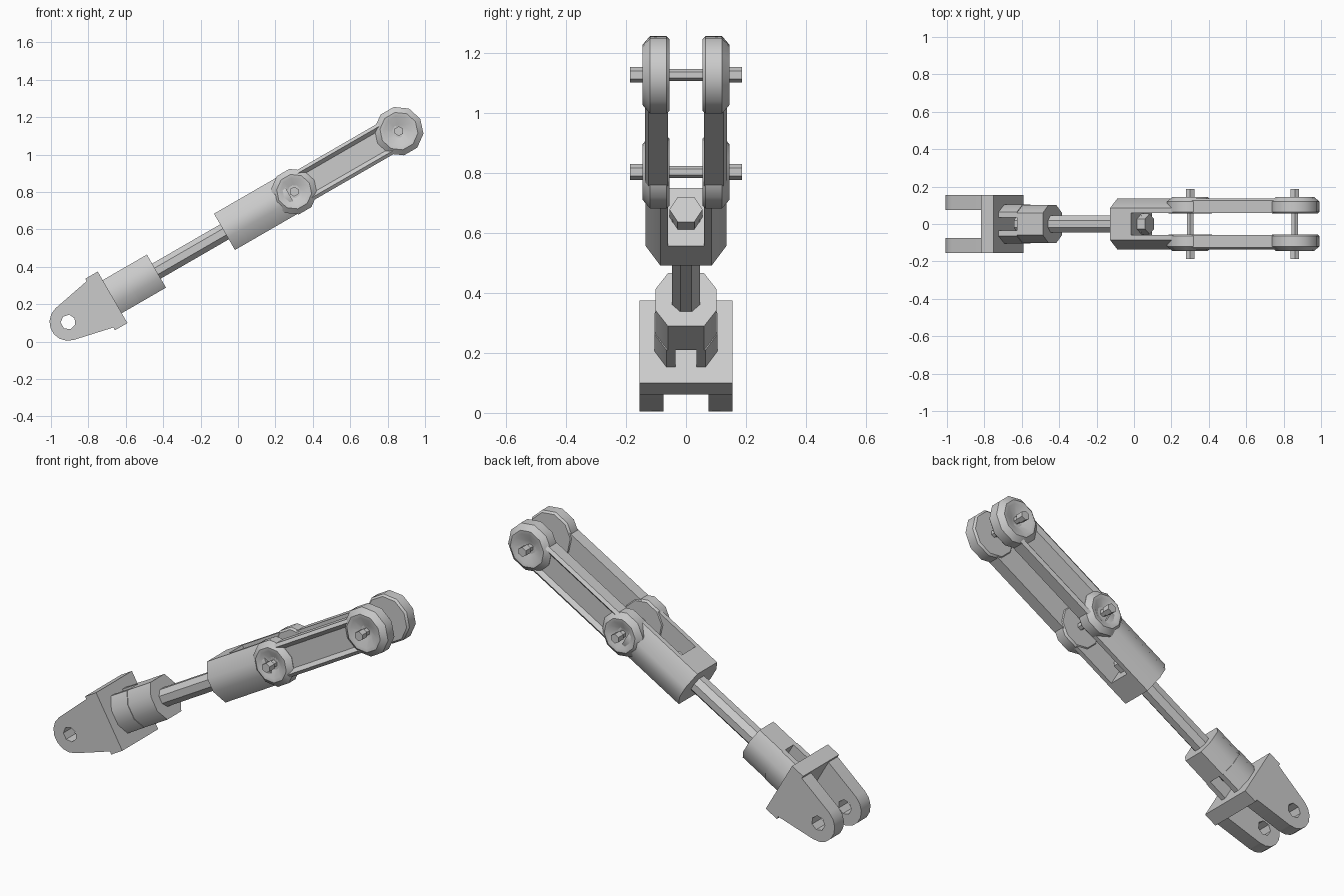
import bpy, bmesh, math
from mathutils import Matrix, Vector

if "Cube" in bpy.data.objects:
    bpy.data.objects.remove(bpy.data.objects["Cube"])

# Local frame: u runs along the tilted axis, y is sideways, v is perpendicular
PLACE = Matrix.Translation((0.3, 0, 0.802)) @ Matrix.Rotation(math.radians(-30), 4, 'Y')
PIN2 = 0.647      # distance from lower pin to upper pin
EYE = -1.395      # eye of the bracket


def finish(name, bm, angle=35):
    bmesh.ops.remove_doubles(bm, verts=bm.verts, dist=1e-5)
    bmesh.ops.recalc_face_normals(bm, faces=bm.faces)
    bm.transform(PLACE)
    me = bpy.data.meshes.new(name)
    bm.to_mesh(me)
    bm.free()
    ob = bpy.data.objects.new(name, me)
    bpy.context.collection.objects.link(ob)
    bpy.ops.object.select_all(action='DESELECT')
    ob.select_set(True)
    bpy.context.view_layer.objects.active = ob
    bpy.ops.object.shade_smooth_by_angle(angle=math.radians(angle))
    return ob


def along(name, section, u0, u1):
    """Extrude a (y, v) section along the axis."""
    bm = bmesh.new()
    f = bm.faces.new([bm.verts.new((u0, y, v)) for y, v in section])
    ext = bmesh.ops.extrude_face_region(bm, geom=[f], use_keep_orig=True)
    vs = [g for g in ext['geom'] if isinstance(g, bmesh.types.BMVert)]
    bmesh.ops.translate(bm, verts=vs, vec=(u1 - u0, 0, 0))
    return finish(name, bm)


def lathe(name, u, profile, sides, side=1, angle=35):
    """Turn a (radius, y) profile about a sideways axis at u."""
    bm = bmesh.new()
    rings = []
    for r, y in profile:
        rings.append([bm.verts.new((u + r * math.cos(2 * math.pi * i / sides), side * y,
                                    r * math.sin(2 * math.pi * i / sides))) for i in range(sides)])
    for a, b in zip(rings, rings[1:]):
        for i in range(sides):
            j = (i + 1) % sides
            bm.faces.new((a[i], a[j], b[j], b[i]))
    bm.faces.new(rings[0])
    bm.faces.new(rings[-1])
    return finish(name, bm, angle)


def ngon(r, n, turn=0.0):
    return [(r * math.cos(2 * math.pi * (i + turn) / n),
             r * math.sin(2 * math.pi * (i + turn) / n)) for i in range(n)]


def block(w, t, h, k):
    """Chamfered section: half width w, top half width t, half height h, shoulder k."""
    half = [(t, -h), (w, -k), (w, k), (t, h)]
    return half + [(-y, -v) for y, v in half]


def prong(w, t, h, k, gap, s):
    return [(s * y, v) for y, v in ((gap, -h), (t, -h), (w, -k), (w, k), (t, h), (gap, h))]


def cheek(name, y0, y1):
    """Bracket side plate with an eye hole."""
    outer = [(-1.123, 0.155), (-1.123, -0.163)]
    for i in range(8):
        a = math.radians(-102 - i * 156 / 7)
        outer.append((EYE + 0.1 * math.cos(a), 0.1 * math.sin(a)))
    hole = [(EYE + a, b) for a, b in ngon(0.04, 7)]
    bm = bmesh.new()
    edges = []
    for loop in (outer, hole):
        vs = [bm.verts.new((u, y0, v)) for u, v in loop]
        edges += [bm.edges.new((vs[i - 1], vs[i])) for i in range(len(vs))]
    bmesh.ops.triangle_fill(bm, use_beauty=True, edges=edges)
    ext = bmesh.ops.extrude_face_region(bm, geom=bm.faces[:], use_keep_orig=True)
    vs = [g for g in ext['geom'] if isinstance(g, bmesh.types.BMVert)]
    bmesh.ops.translate(bm, verts=vs, vec=(0, y1 - y0, 0))
    return finish(name, bm)


# Upper fork: closed end and rod
along("fork_end", block(0.135, 0.085, 0.112, 0.035), -0.43, -0.3)
along("rod", ngon(0.05, 8, 0.5), -1.06, -0.29)
along("rod_end_nut", ngon(0.055, 6), -0.3, -0.25)

# Lower sleeve: solid end
along("sleeve_end", block(0.102, 0.06, 0.102, 0.04), -1.01, -0.85)

# Bracket base plate
along("bracket_base", [(-0.155, -0.163), (0.155, -0.163), (0.155, 0.155), (-0.155, 0.155)],
      -1.2, -1.123)

# Everything mirrored left and right
for s, tag in ((-1, "front"), (1, "back")):
    along(f"fork_prong_{tag}", prong(0.135, 0.085, 0.112, 0.035, 0.06, s), -0.3, -0.03)
    # arm with a shallow channel on its outer face
    arm = [(0.06, -0.092), (0.125, -0.092), (0.137, -0.075), (0.118, -0.055),
           (0.118, 0.055), (0.137, 0.075), (0.125, 0.092), (0.06, 0.092)]
    along(f"arm_{tag}", [(s * y, v) for y, v in arm], -0.05, PIN2)
    # dished bosses around the pins
    for u, r, where in ((0, 0.124, "lower"), (PIN2, 0.132, "upper")):
        lathe(f"boss_{where}_{tag}", u,
              [(r - 0.01, 0.055), (r, 0.065), (r, 0.12), (r - 0.03, 0.145),
               (r - 0.05, 0.143), (0.035, 0.118)], 10, s, 40)
        lathe(f"pin_head_{where}_{tag}", u, [(0.02, 0.11), (0.02, 0.14), (0.026, 0.145), (0.026, 0.187)], 6, s)
    along(f"sleeve_prong_{tag}", prong(0.105, 0.065, 0.102, 0.04, 0.035, s), -1.123, -1.01)
    cheek(f"bracket_cheek_{tag}", s * 0.075, s * 0.155)

# Cross pins
for u, where in ((0, "lower"), (PIN2, "upper")):
    lathe(f"pin_{where}", u, [(0.02, -0.13), (0.02, 0.13)], 6)
